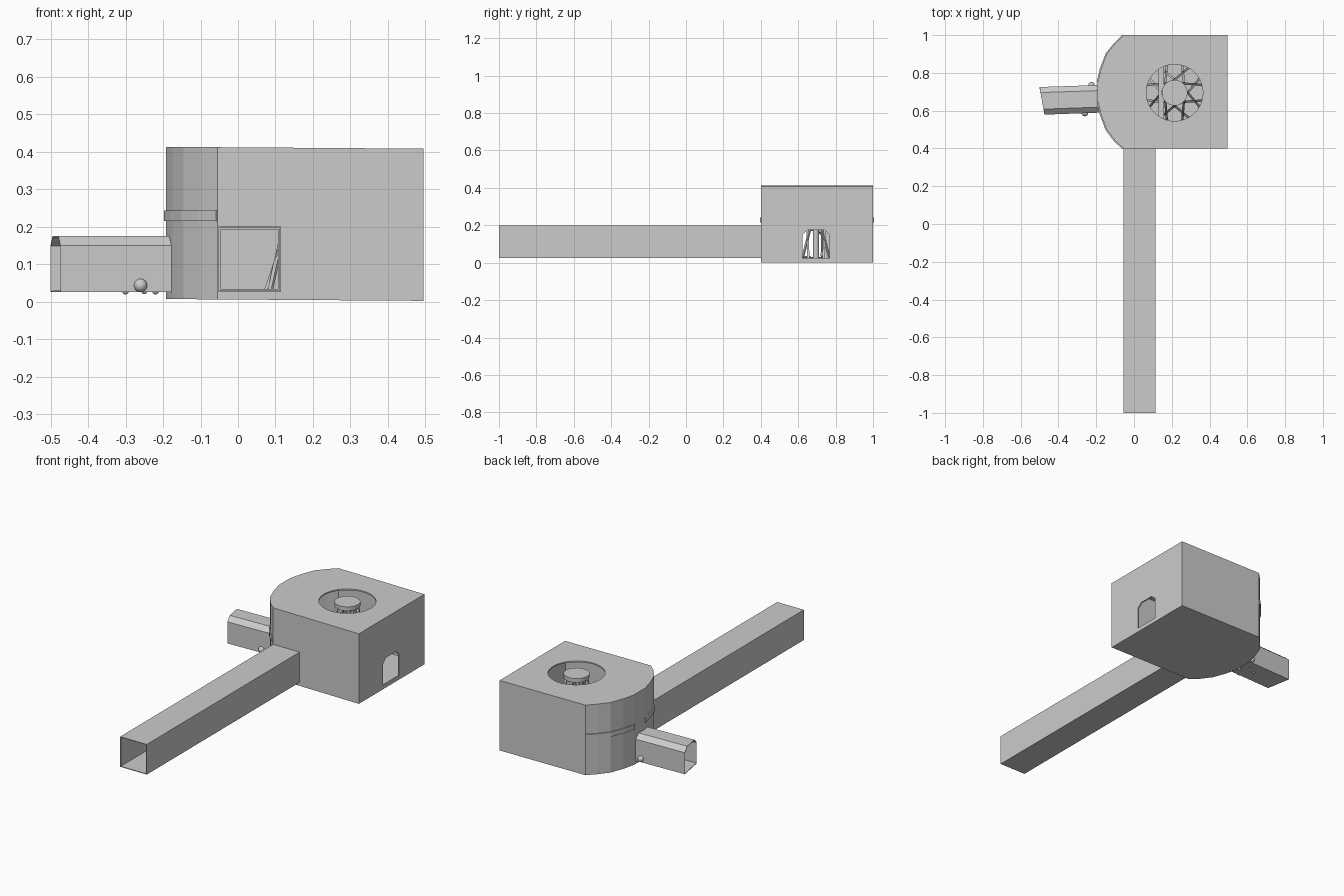
import bpy, bmesh, math
from mathutils import Vector

if "Cube" in bpy.data.objects:
    bpy.data.objects.remove(bpy.data.objects["Cube"])

FAN = Vector((0.215, 0.695, 0))


def add(name, bm):
    bmesh.ops.recalc_face_normals(bm, faces=bm.faces)
    me = bpy.data.meshes.new(name)
    bm.to_mesh(me)
    bm.free()
    ob = bpy.data.objects.new(name, me)
    bpy.context.collection.objects.link(ob)
    return ob


def loft(name, a, b, caps=True):
    """Join two matching rings of points with quads."""
    bm = bmesh.new()
    va = [bm.verts.new(p) for p in a]
    vb = [bm.verts.new(p) for p in b]
    n = len(va)
    for i in range(n):
        j = (i + 1) % n
        bm.faces.new((va[i], va[j], vb[j], vb[i]))
    if caps:
        bm.faces.new(va)
        bm.faces.new(vb)
    return add(name, bm)


def solidify(ob, t):
    m = ob.modifiers.new("wall", 'SOLIDIFY')
    m.thickness = t
    m.offset = -1
    m.use_even_offset = True


def cut(ob, cutter):
    m = ob.modifiers.new("opening", 'BOOLEAN')
    m.operation = 'DIFFERENCE'
    m.solver = 'EXACT'
    m.object = cutter
    cutter.hide_render = True
    cutter.hide_set(True)


def circle(r, z, n=40):
    return [(FAN.x + r * math.cos(2 * math.pi * i / n),
             FAN.y + r * math.sin(2 * math.pi * i / n), z) for i in range(n)]


def arch(x, y, half, slant=0, inset=0):
    """Gate-shaped ring facing along x; slant shifts the front edge in x."""
    h, b, t = half - inset, 0.025 + inset, 0.175 - inset
    pts = [(-h, b), (h, b), (h, t - 0.025), (h * 0.6, t), (-h * 0.6, t), (-h, t - 0.025)]
    return [(x + slant * (0.5 - p / (2 * half)), y + p, z) for p, z in pts]


def rect(y, x0=-0.055, x1=0.115, z0=0.025, z1=0.2):
    return [(x0, y, z0), (x1, y, z0), (x1, y, z1), (x0, y, z1)]


def bar(name, p, q, w, d):
    """Flat bar between two points."""
    p, q = Vector(p), Vector(q)
    ax = (q - p).normalized()
    s = ax.cross(Vector((0, 0, 1))).normalized()
    u = s.cross(ax)
    ring = [s * w + u * d, -s * w + u * d, -s * w - u * d, s * w - u * d]
    return loft(name, [p + r for r in ring], [q + r for r in ring])


# Hollow chamber with faceted round left end and a slight tilt
curve = [(-0.055, 1.0), (-0.10, 0.955), (-0.145, 0.90), (-0.175, 0.82), (-0.192, 0.75),
         (-0.192, 0.65), (-0.175, 0.58), (-0.145, 0.50), (-0.10, 0.44), (-0.055, 0.4)]
outline = curve + [(0.495, 0.4), (0.495, 1.0)]
tilt = lambda x: -0.007 * (x - 0.495)
body = loft("chamber", [(x, y, 0.002 + tilt(x)) for x, y in outline],
            [(x, y, 0.408 + tilt(x)) for x, y in outline])
solidify(body, 0.008)
cut(body, loft("top_hole_cutter", circle(0.15, 0.35), circle(0.15, 0.5)))
cut(body, loft("duct_cutter", rect(0.36, -0.047, 0.107, 0.033, 0.192),
               rect(0.44, -0.047, 0.107, 0.033, 0.192)))
cut(body, loft("right_gate_cutter", arch(0.45, 0.695, 0.073), arch(0.55, 0.695, 0.073)))
cut(body, loft("left_gate_cutter", arch(-0.24, 0.663, 0.073, 0, 0.006),
               arch(-0.15, 0.663, 0.073, 0, 0.006)))

# Long open front duct
duct = loft("front_duct", rect(-1.0), rect(0.402), caps=False)
solidify(duct, 0.004)

# Short side spout with slanted open end
spout = loft("side_spout", arch(-0.5, 0.652, 0.073, 0.026), arch(-0.17, 0.663, 0.073), caps=False)
solidify(spout, 0.004)

# Thin raised strips on the front and back of the curved wall
for name, pts in (("front_strip", curve[5:]), ("back_strip", curve[:5])):
    bm = bmesh.new()
    mid = Vector((0.25, 0.7))
    rows = []
    for x, y in pts:
        d = (Vector((x, y)) - mid).normalized()
        o = Vector((x, y)) + d * 0.006
        rows.append([bm.verts.new((c[0], c[1], z)) for c, z in
                     (((x, y), 0.215), (o, 0.215), (o, 0.243), ((x, y), 0.243))])
    for r, s in zip(rows, rows[1:]):
        for i in range(4):
            j = (i + 1) % 4
            bm.faces.new((r[i], r[j], s[j], s[i]))
    bm.faces.new(rows[0])
    bm.faces.new(rows[-1])
    add(name, bm)

# Fan cap, shaft, and lower ring inside the top opening
loft("fan_cap", circle(0.068, 0.385), circle(0.068, 0.408))
loft("fan_shaft", circle(0.015, 0.02, 12), circle(0.015, 0.39, 12))

# Crossing struts between cap and floor
N = 8
for i in range(N):
    for k in (-1, 1):
        a = 2 * math.pi * (i + 0.5) / N
        b = a + k * 0.9
        bar("fan_strut", (FAN.x + 0.055 * math.cos(a), FAN.y + 0.055 * math.sin(a), 0.385),
            (FAN.x + 0.15 * math.cos(b), FAN.y + 0.15 * math.sin(b), 0.02), 0.006, 0.004)

# Tilted baffle beside the fan
bar("baffle", (0.145, 0.55, 0.3), (0.145, 0.84, 0.3), 0.014, 0.025)

# Small pebbles around the spout
for x, y, z, r in ((-0.26, 0.588, 0.043, 0.018), (-0.225, 0.735, 0.045, 0.017),
                   (-0.30, 0.66, 0.028, 0.009), (-0.22, 0.64, 0.028, 0.009),
                   (-0.25, 0.69, 0.028, 0.008)):
    bm = bmesh.new()
    bmesh.ops.create_uvsphere(bm, u_segments=16, v_segments=8, radius=r)
    bmesh.ops.translate(bm, verts=bm.verts, vec=(x, y, z))
    for f in bm.faces:
        f.smooth = True
    add("pebble", bm)
